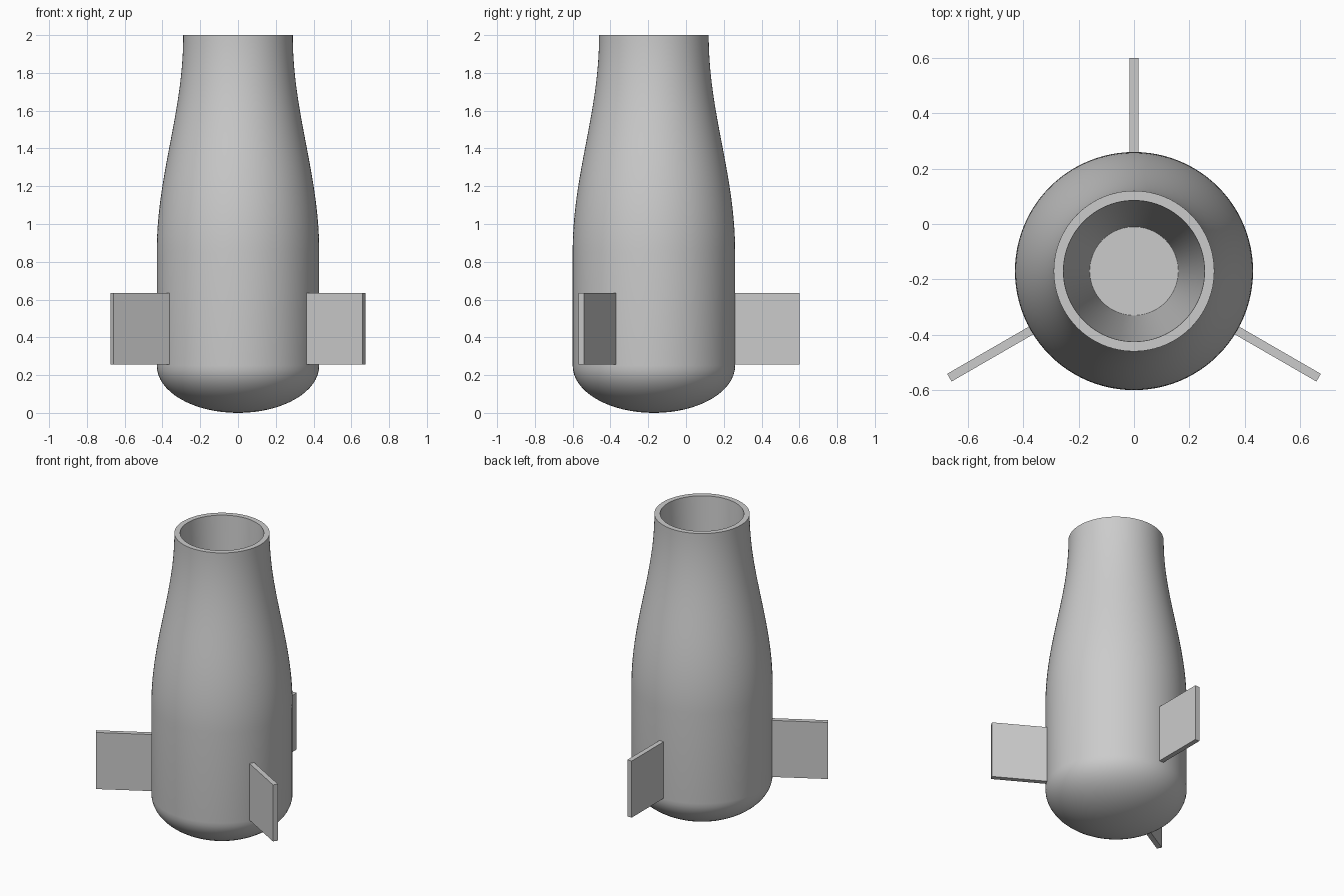
import bpy, bmesh, math
from mathutils import Matrix, Vector

cube = bpy.data.objects.get("Cube")
if cube:
    bpy.data.objects.remove(cube, do_unlink=True)

AXIS_Y = -0.17
BODY_R, MOUTH_R, BORE_R, FLOOR_R = 0.43, 0.29, 0.255, 0.16
DOME_H, SHOULDER_Z, TOP_Z, FLOOR_Z = 0.25, 0.85, 2.0, 0.25

grey = bpy.data.materials.new("plain grey")
grey.use_nodes = True
color = (0.6, 0.6, 0.6, 1)
grey.diffuse_color = color
grey.node_tree.nodes["Principled BSDF"].inputs["Base Color"].default_value = color


def add_object(name, bm):
    bmesh.ops.recalc_face_normals(bm, faces=bm.faces)
    mesh = bpy.data.meshes.new(name)
    bm.to_mesh(mesh)
    bm.free()
    mesh.materials.append(grey)
    obj = bpy.data.objects.new(name, mesh)
    bpy.context.collection.objects.link(obj)
    return obj


def lathe(name, profile, steps=96):
    bm = bmesh.new()
    verts = [bm.verts.new((r, 0, z)) for r, z in profile]
    edges = [bm.edges.new(pair) for pair in zip(verts, verts[1:])]
    bmesh.ops.spin(bm, geom=verts + edges, cent=(0, 0, 0), axis=(0, 0, 1),
                   angle=math.tau, steps=steps)
    bmesh.ops.remove_doubles(bm, verts=bm.verts, dist=1e-5)
    obj = add_object(name, bm)
    obj.location.y = AXIS_Y
    return obj


# Bottle body: elliptical dome, straight wall, S-curved shoulder, tapered bore
profile = []
for i in range(17):
    a = i / 16 * math.pi / 2
    profile.append((BODY_R * math.sin(a), DOME_H * (1 - math.cos(a))))
for i in range(33):
    t = i / 32
    blend = (1 - math.cos(math.pi * t)) / 2
    profile.append((BODY_R + (MOUTH_R - BODY_R) * blend,
                    SHOULDER_Z + (TOP_Z - SHOULDER_Z) * t))
profile += [(BORE_R, TOP_Z), (FLOOR_R, FLOOR_Z), (0, FLOOR_Z)]
body = lathe("bottle_body", profile)

bpy.ops.object.select_all(action="DESELECT")
body.select_set(True)
bpy.context.view_layer.objects.active = body
bpy.ops.object.shade_smooth_by_angle(angle=math.radians(40))

# Three flat fins around the lower body
FIN_IN, FIN_OUT, FIN_LOW, FIN_HIGH, FIN_THICK = 0.41, 0.77, 0.255, 0.635, 0.032
for name, degrees in (("back_fin", 90), ("right_fin", 210), ("left_fin", 330)):
    bm = bmesh.new()
    bmesh.ops.create_cube(bm, size=1)
    size = Vector((FIN_OUT - FIN_IN, FIN_THICK, FIN_HIGH - FIN_LOW))
    bmesh.ops.scale(bm, vec=size, verts=bm.verts)
    bmesh.ops.translate(bm, verts=bm.verts, vec=(
        (FIN_IN + FIN_OUT) / 2, 0, (FIN_LOW + FIN_HIGH) / 2))
    bmesh.ops.rotate(bm, verts=bm.verts, cent=(0, 0, 0),
                     matrix=Matrix.Rotation(math.radians(degrees), 3, "Z"))
    add_object(name, bm).location.y = AXIS_Y
